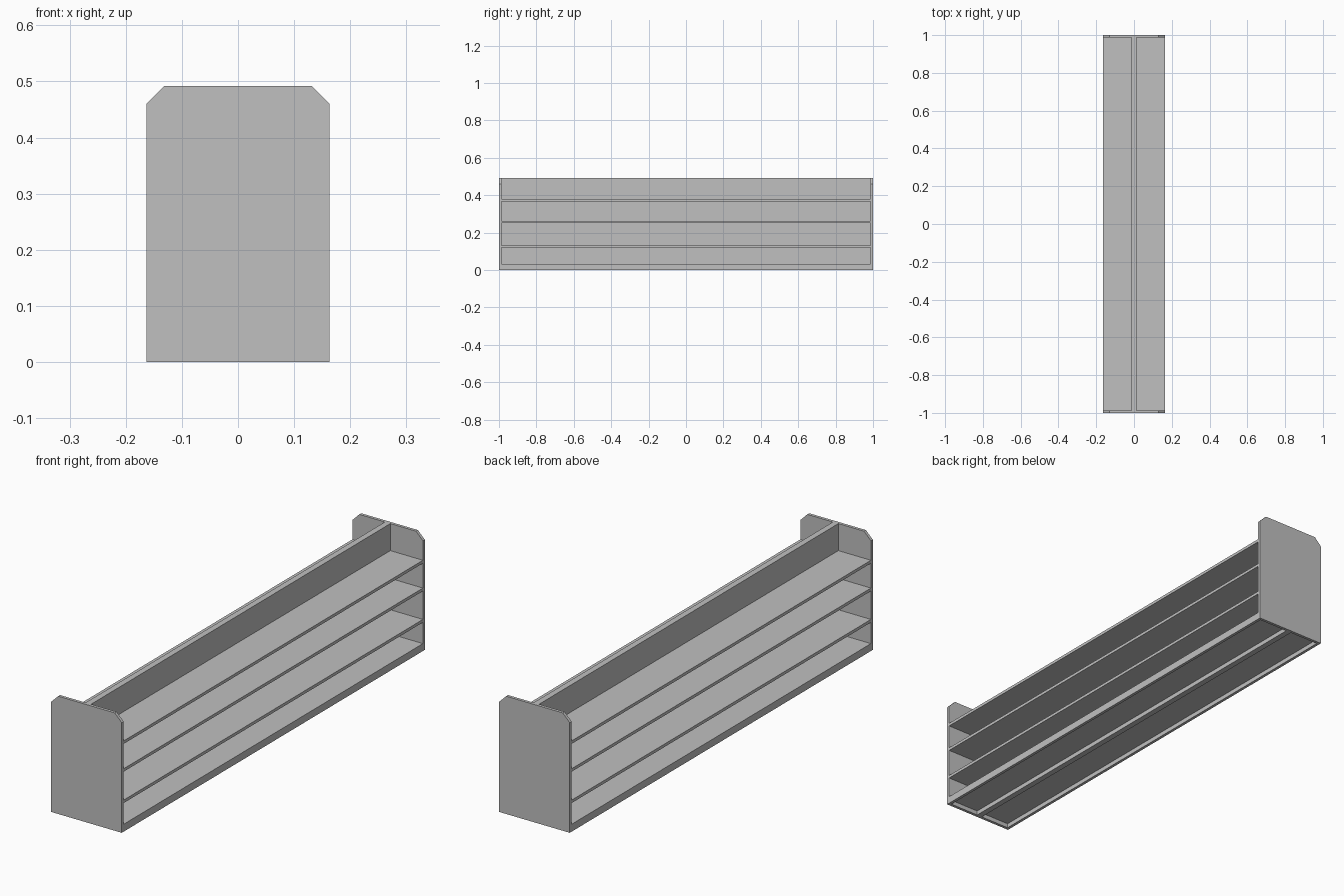
import bpy
import bmesh

cube = bpy.data.objects.get("Cube")
if cube:
    bpy.data.objects.remove(cube, do_unlink=True)

W, L, H = 0.163, 1.0, 0.492     # half width, half length, height
T = 0.0125                      # board thickness
CHAMFER = 0.032

grey = bpy.data.materials.new("painted_grey")
grey.use_nodes = True
colour = (0.527, 0.527, 0.527, 1)
grey.diffuse_color = colour
grey.node_tree.nodes["Principled BSDF"].inputs["Base Color"].default_value = colour


def extrude_profile(name, points, y0, y1):
    """Extrude an x-z outline along y into a solid board."""
    bm = bmesh.new()
    face = bm.faces.new([bm.verts.new((x, y0, z)) for x, z in points])
    ext = bmesh.ops.extrude_face_region(bm, geom=[face])
    verts = [g for g in ext["geom"] if isinstance(g, bmesh.types.BMVert)]
    bmesh.ops.translate(bm, verts=verts, vec=(0, y1 - y0, 0))
    bmesh.ops.recalc_face_normals(bm, faces=bm.faces)
    mesh = bpy.data.meshes.new(name)
    bm.to_mesh(mesh)
    bm.free()
    mesh.materials.append(grey)
    obj = bpy.data.objects.new(name, mesh)
    bpy.context.collection.objects.link(obj)
    return obj


def board(name, x0, x1, z0, z1):
    """Long board running between the two end panels."""
    outline = [(x0, z0), (x1, z0), (x1, z1), (x0, z1)]
    return extrude_profile(name, outline, T - L, L - T)


# End panels with clipped top corners
panel = [(-W, 0), (W, 0), (W, H - CHAMFER), (W - CHAMFER, H),
         (CHAMFER - W, H), (-W, H - CHAMFER)]
extrude_profile("front_end_panel", panel, -L, T - L)
extrude_profile("back_end_panel", panel, L - T, L)

# Central divider
D = T
board("central_divider", -D, D, 0, H)

# Shelves and base skirts on both sides of the divider
shelf_tops = {"base": 0.031, "lower": 0.132, "middle": 0.263, "upper": 0.379}
for side, s in (("left", 1), ("right", -1)):
    for level, top in shelf_tops.items():
        outer = W - T if level == "base" else W
        x0, x1 = sorted((s * D, s * outer))
        board(f"{side}_{level}_shelf", x0, x1, top - T, top)
    x0, x1 = sorted((s * (W - T), s * W))
    board(f"{side}_base_skirt", x0, x1, 0, shelf_tops["base"])
